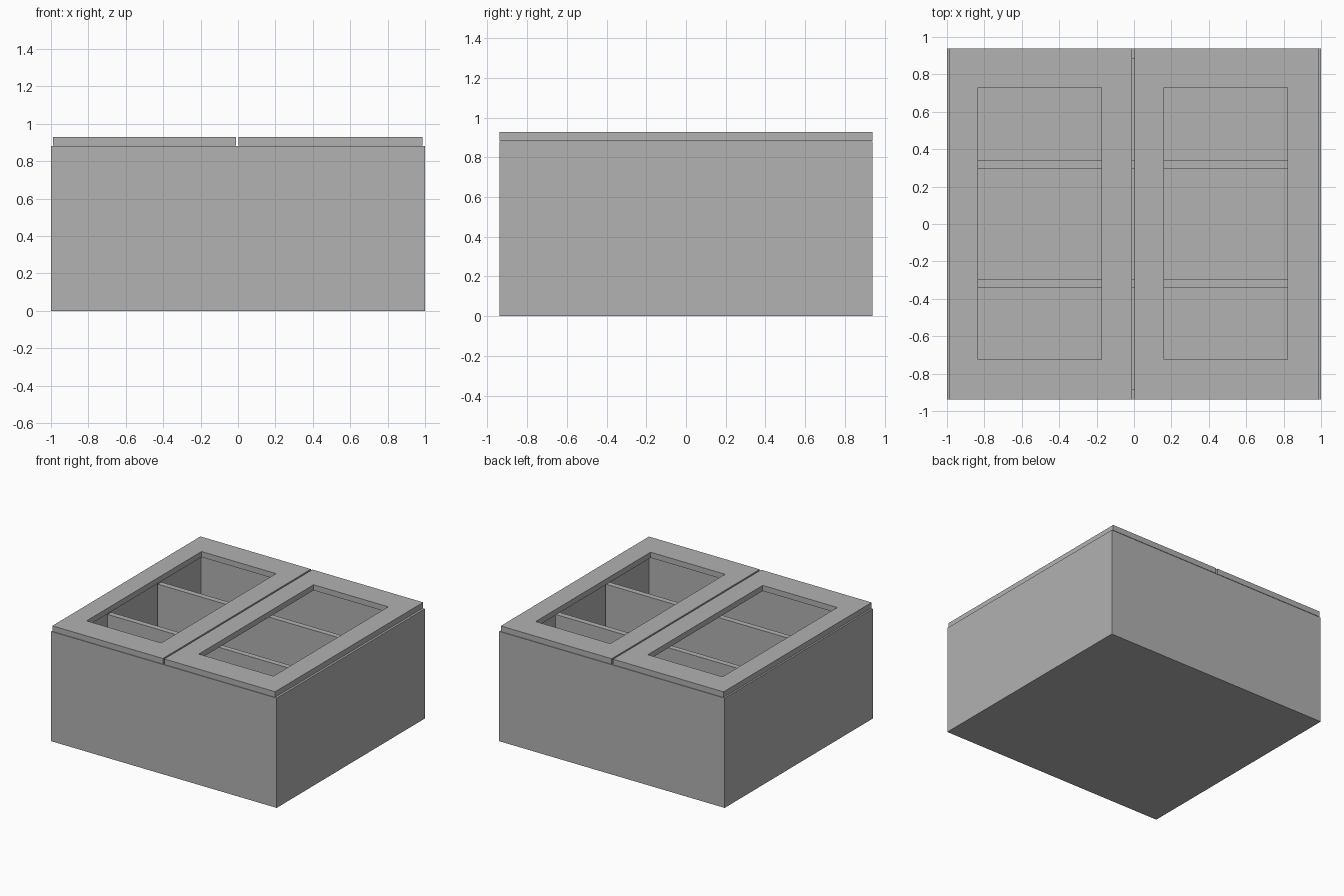
import bpy, bmesh
from mathutils import Vector

if "Cube" in bpy.data.objects:
    bpy.data.objects.remove(bpy.data.objects["Cube"], do_unlink=True)

# Single plain grey finish
grey = bpy.data.materials.new("plain_grey")
grey.use_nodes = True
COLOUR = (0.445, 0.445, 0.445, 1.0)
grey.diffuse_color = COLOUR
grey.node_tree.nodes["Principled BSDF"].inputs["Base Color"].default_value = COLOUR


def add_object(name, bm):
    mesh = bpy.data.meshes.new(name)
    bm.to_mesh(mesh)
    bm.free()
    mesh.materials.append(grey)
    obj = bpy.data.objects.new(name, mesh)
    bpy.context.collection.objects.link(obj)
    return obj


def box_mesh(x0, x1, y0, y1, z0, z1):
    bm = bmesh.new()
    bmesh.ops.create_cube(bm, size=1)
    bmesh.ops.scale(bm, vec=(x1 - x0, y1 - y0, z1 - z0), verts=bm.verts)
    bmesh.ops.translate(bm, vec=((x0 + x1) / 2, (y0 + y1) / 2, (z0 + z1) / 2), verts=bm.verts)
    return bm


def box(name, *bounds):
    return add_object(name, box_mesh(*bounds))


HALF_Y, BODY_TOP, DOOR_TOP, WALL = 0.938, 0.88, 0.928, 0.08

# Carcass: a block hollowed from its open top
bm = box_mesh(-1, 1, -HALF_Y, HALF_Y, 0, BODY_TOP)
top = max(bm.faces, key=lambda f: f.calc_center_median().z)
bmesh.ops.inset_region(bm, faces=[top], thickness=WALL)
floor = bmesh.ops.extrude_discrete_faces(bm, faces=[top])["faces"][0]
bmesh.ops.translate(bm, vec=Vector((0, 0, WALL - BODY_TOP)), verts=floor.verts)
add_object("cabinet_carcass", bm)

# Two full-width shelves, set back from the opening
for name, y in (("lower_shelf", -0.3175), ("upper_shelf", 0.3175)):
    box(name, -1 + WALL, 1 - WALL, y - 0.0225, y + 0.0225, WALL, 0.81)


# Framed doors with open centres: outer x range, opening x range
def door(side, x0, x1, open0, open1):
    z = (BODY_TOP + 0.003, DOOR_TOP)
    y0, y1 = -0.725, 0.73
    box(side + "_door_stile_a", x0, open0, -HALF_Y, HALF_Y, *z)
    box(side + "_door_stile_b", open1, x1, -HALF_Y, HALF_Y, *z)
    box(side + "_door_bottom_rail", open0, open1, -HALF_Y, y0, *z)
    box(side + "_door_top_rail", open0, open1, y1, HALF_Y, *z)


door("right", -0.99, -0.01, -0.835, -0.173)
door("left", 0.003, 0.986, 0.16, 0.822)
